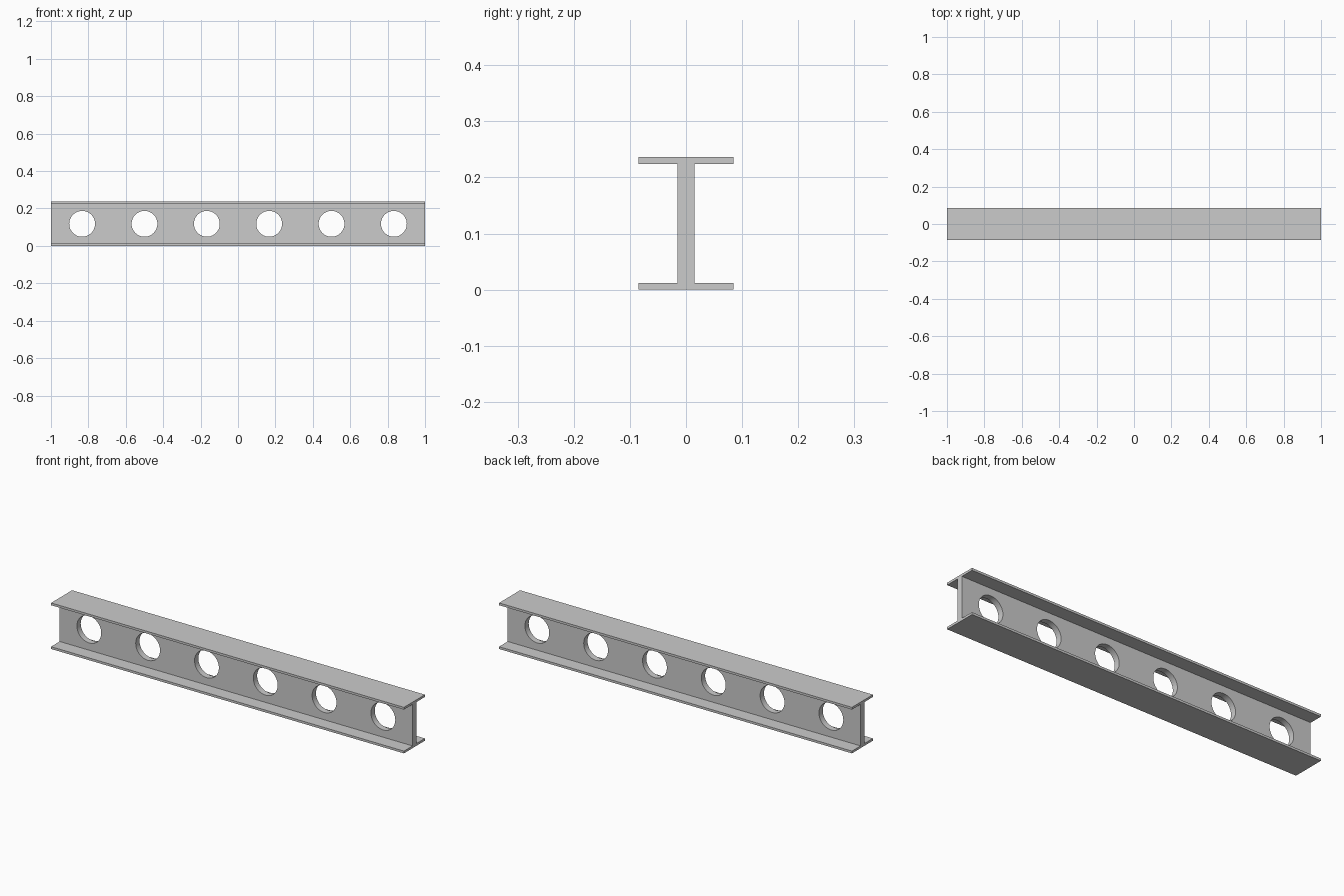
import bpy, bmesh
from math import radians
from mathutils import Matrix

if "Cube" in bpy.data.objects:
    bpy.data.objects.remove(bpy.data.objects["Cube"])

LENGTH, HEIGHT = 2.0, 0.236
FLANGE_HALF, FLANGE_T, WEB_HALF = 0.085, 0.0118, 0.0155
HOLES, HOLE_R = 6, 0.069


def add_object(name, bm):
    bmesh.ops.recalc_face_normals(bm, faces=bm.faces)
    mesh = bpy.data.meshes.new(name)
    bm.to_mesh(mesh)
    bm.free()
    ob = bpy.data.objects.new(name, mesh)
    bpy.context.collection.objects.link(ob)
    return ob


# I-section profile, right half mirrored to the left, swept along x
half = [(FLANGE_HALF, 0), (FLANGE_HALF, FLANGE_T), (WEB_HALF, FLANGE_T)]
half += [(y, HEIGHT - z) for y, z in reversed(half)]
profile = half + [(-y, z) for y, z in reversed(half)]
bm = bmesh.new()
face = bm.faces.new([bm.verts.new((-LENGTH / 2, y, z)) for y, z in profile])
ext = bmesh.ops.extrude_face_region(bm, geom=[face])
moved = [v for v in ext["geom"] if isinstance(v, bmesh.types.BMVert)]
bmesh.ops.translate(bm, verts=moved, vec=(LENGTH, 0, 0))
beam = add_object("beam", bm)

# Row of round web openings
bm = bmesh.new()
pitch = LENGTH / HOLES
for i in range(HOLES):
    x = -LENGTH / 2 + pitch * (i + 0.5)
    bmesh.ops.create_cone(
        bm, cap_ends=True, segments=48, radius1=HOLE_R, radius2=HOLE_R, depth=0.1,
        matrix=Matrix.Translation((x, 0, HEIGHT / 2)) @ Matrix.Rotation(radians(90), 4, 'X'))
cutter = add_object("hole_cutter", bm)
cutter.hide_render = True

# Cut the openings, then remove the cutter
mod = beam.modifiers.new("openings", 'BOOLEAN')
mod.operation = 'DIFFERENCE'
mod.solver = 'EXACT'
mod.object = cutter
bpy.context.view_layer.objects.active = beam
beam.select_set(True)
bpy.ops.object.modifier_apply(modifier=mod.name)
bpy.data.objects.remove(cutter)
bpy.ops.object.shade_smooth_by_angle(angle=radians(30))
